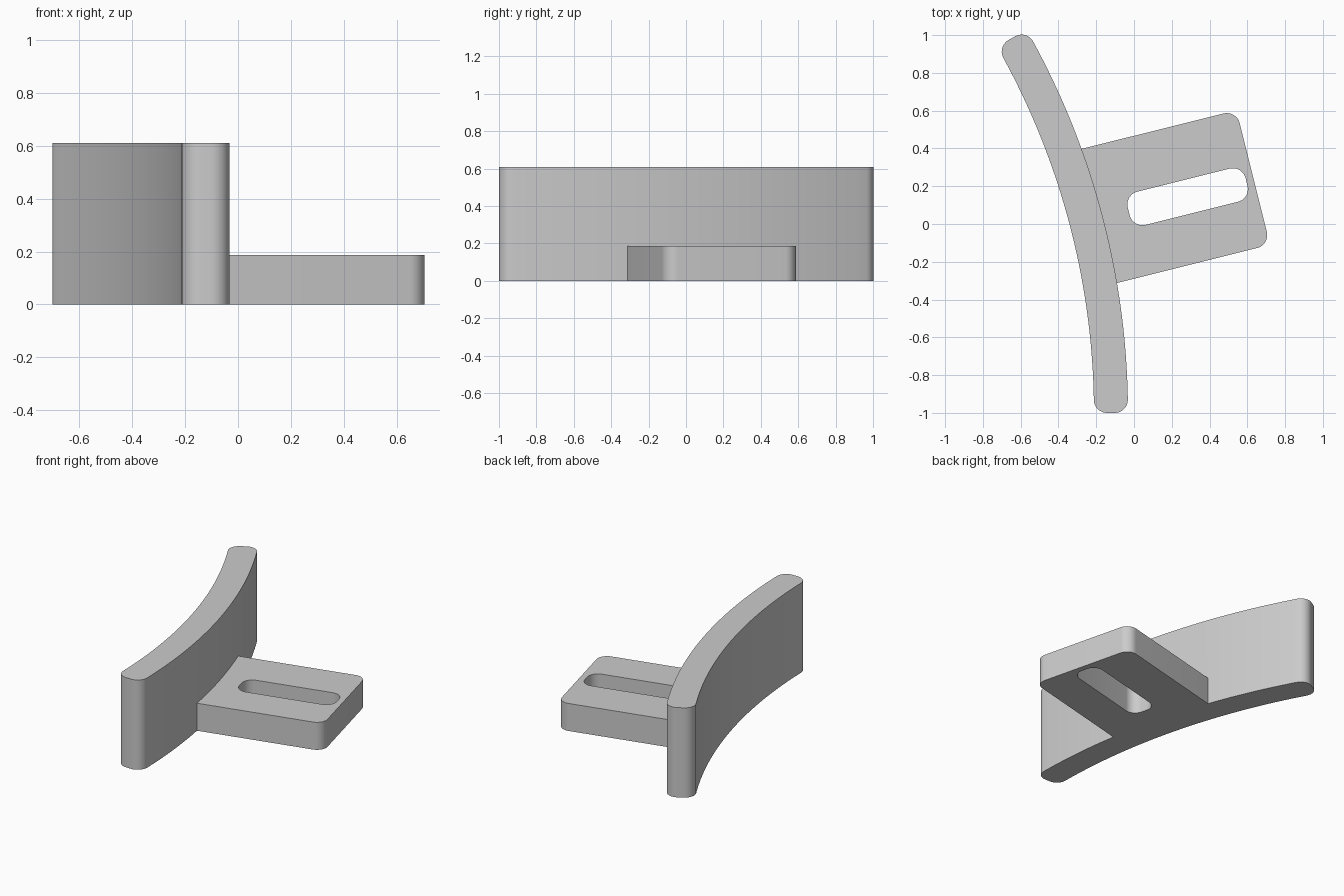
import bpy, bmesh
from math import sin, cos, pi, radians
from mathutils import Vector, Matrix

cube = bpy.data.objects.get("Cube")
if cube:
    bpy.data.objects.remove(cube, do_unlink=True)

grey = bpy.data.materials.new("plain grey")
grey.use_nodes = True
colour = (0.6, 0.6, 0.6, 1)
grey.diffuse_color = colour
grey.node_tree.nodes["Principled BSDF"].inputs["Base Color"].default_value = colour


def rounded_rect(u0, u1, v0, v1, r, side_steps=1, corner_steps=10):
    """Anticlockwise outline; the two sides along v can be subdivided for bending."""
    points = []
    centres = [(u1 - r, v1 - r), (u0 + r, v1 - r), (u0 + r, v0 + r), (u1 - r, v0 + r)]
    for k, (cu, cv) in enumerate(centres):
        for i in range(corner_steps + 1):
            a = (k + i / corner_steps) * pi / 2
            points.append(Vector((cu + r * cos(a), cv + r * sin(a))))
        if k in (1, 3):
            start = points[-1].copy()
            end = Vector((start.x, v0 + r if k == 1 else v1 - r))
            points += [start.lerp(end, i / side_steps) for i in range(1, side_steps)]
    return points


def prism(name, outline, z0, z1):
    bm = bmesh.new()
    base = bm.faces.new([bm.verts.new((p.x, p.y, z0)) for p in outline])
    top = bmesh.ops.extrude_face_region(bm, geom=[base])["geom"]
    bmesh.ops.translate(bm, vec=(0, 0, z1 - z0),
                        verts=[g for g in top if isinstance(g, bmesh.types.BMVert)])
    bmesh.ops.recalc_face_normals(bm, faces=bm.faces)
    mesh = bpy.data.meshes.new(name)
    bm.to_mesh(mesh)
    bm.free()
    mesh.materials.append(grey)
    obj = bpy.data.objects.new(name, mesh)
    bpy.context.collection.objects.link(obj)
    return obj


def combine(target, other, operation):
    mod = target.modifiers.new(operation.lower(), 'BOOLEAN')
    mod.operation, mod.solver, mod.object = operation, 'EXACT', other
    bpy.context.view_layer.objects.active = target
    bpy.ops.object.modifier_apply(modifier=mod.name)
    bpy.data.objects.remove(other, do_unlink=True)


# Curved wall: a rounded strip bent around a distant centre
outer, thickness, sweep = 4.1, 0.18, radians(29.65)
middle = outer - thickness / 2
centre = Vector((-4.132, -1.0))
strip = rounded_rect(outer - thickness, outer, 0, sweep * middle, 0.07, side_steps=36)
bent = [centre + p.x * Vector((cos(p.y / middle), sin(p.y / middle))) for p in strip]
wall = prism("curved_wall_with_mounting_plate", bent, 0, 0.61)

# Slotted mounting plate, turned to meet the wall; its inner end is buried in it
turn = Matrix.Rotation(radians(14), 2)
plate_outline = [turn @ p for p in rounded_rect(-0.26, 0.672, -0.281, 0.453, 0.07)
                 ]
# square off the buried end so the sides run straight into the wall
plate = prism("mounting_plate", plate_outline, 0, 0.187)
slot_outline = [turn @ p for p in rounded_rect(-0.011, 0.632, -0.019, 0.162, 0.07)]
slot = prism("slot_cutter", slot_outline, -0.1, 0.3)
slot.hide_render = True
combine(plate, slot, 'DIFFERENCE')
combine(wall, plate, 'UNION')

# Smooth curves with crisp rims
bpy.ops.object.select_all(action='DESELECT')
wall.select_set(True)
bpy.context.view_layer.objects.active = wall
bpy.ops.object.shade_smooth_by_angle(angle=radians(30))
